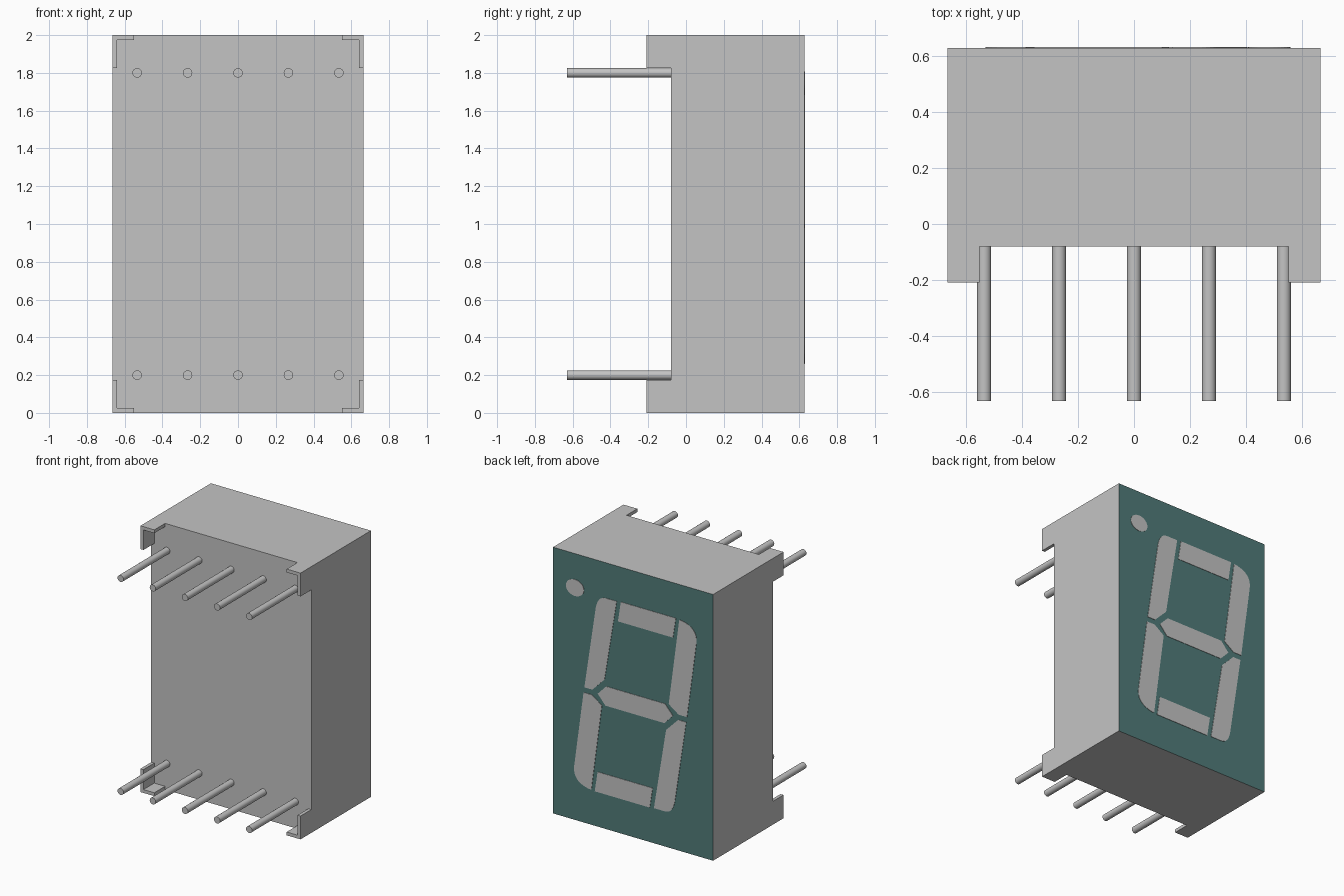
import bpy
import bmesh
import math

cube = bpy.data.objects.get("Cube")
if cube:
    bpy.data.objects.remove(cube, do_unlink=True)


def material(name, rgb):
    m = bpy.data.materials.new(name)
    m.use_nodes = True
    m.diffuse_color = (*rgb, 1)
    m.node_tree.nodes["Principled BSDF"].inputs["Base Color"].default_value = (*rgb, 1)
    return m


GREY = material("light grey", (0.55, 0.55, 0.55))
TEAL = material("dark teal", (0.083, 0.2, 0.193))

WIDTH, HEIGHT = 0.665, 2.0          # half width, full height
FLOOR, FACE = -0.08, 0.628          # front and back planes of the case
CX = -0.02                          # middle of the digit


def prism(name, outline, y0, y1, mats=(GREY,)):
    """Extrude an outline in x and z from y0 to y1."""
    bm = bmesh.new()
    base = bm.faces.new([bm.verts.new((x, y0, z)) for x, z in outline])
    ext = bmesh.ops.extrude_face_region(bm, geom=[base])
    verts = [g for g in ext["geom"] if isinstance(g, bmesh.types.BMVert)]
    bmesh.ops.translate(bm, verts=verts, vec=(0, y1 - y0, 0))
    bmesh.ops.recalc_face_normals(bm, faces=bm.faces)
    mesh = bpy.data.meshes.new(name)
    bm.to_mesh(mesh)
    bm.free()
    for m in mats:
        mesh.materials.append(m)
    obj = bpy.data.objects.new(name, mesh)
    bpy.context.collection.objects.link(obj)
    return obj


def turned(outline):
    """Half turn about the middle of the digit."""
    return [(2 * CX - x, 2 - z) for x, z in outline]


def rounded(a, corner, b, steps=8):
    """Round a corner with a quadratic curve from a to b."""
    pts = []
    for i in range(steps + 1):
        t = i / steps
        pts.append(tuple((1 - t) ** 2 * a[k] + 2 * t * (1 - t) * corner[k] + t * t * b[k]
                         for k in (0, 1)))
    return pts


# Case: grey box with a teal display face
case = prism("case", [(-WIDTH, 0), (WIDTH, 0), (WIDTH, HEIGHT), (-WIDTH, HEIGHT)],
             FLOOR, FACE, (GREY, TEAL))
for f in case.data.polygons:
    f.material_index = 1 if f.normal.y > 0.9 else 0

# Angled feet on the four corners
T, LX, LZ = 0.025, 0.115, 0.175
foot = [(0, 0), (LX, 0), (LX, T), (T, T), (T, LZ), (0, LZ)]
for sx, side in ((1, "left"), (-1, "right")):
    for top, level in ((False, "lower"), (True, "upper")):
        pts = [(sx * (WIDTH - x), HEIGHT - z if top else z) for x, z in foot]
        prism(f"{level}_{side}_foot", pts, -0.208, FLOOR)

# Two rows of round pins
PIN_END = -0.631
for z, row in ((0.2, "lower"), (1.8, "upper")):
    for i in range(5):
        depth = FLOOR + 0.01 - PIN_END
        bpy.ops.mesh.primitive_cylinder_add(
            vertices=24, radius=0.025, depth=depth,
            location=((i - 2) * 0.267, PIN_END + depth / 2, z),
            rotation=(math.pi / 2, 0, 0))
        pin = bpy.context.object
        pin.name = f"{row}_pin_{i + 1}"
        pin.data.materials.append(GREY)
        bpy.ops.object.shade_smooth_by_angle()

# Slanted digit segments, half of them half-turned copies
upper_side = [(0.403, 1.018), (0.337, 1.018), (0.236, 1.12), (0.135, 1.735)]
upper_side += rounded((0.225, 1.735), (0.297, 1.735), (0.312, 1.62))
lower_side = [(0.410, 0.978), (0.340, 0.978), (0.258, 0.92), (0.345, 0.265)]
lower_side += rounded((0.365, 0.265), (0.505, 0.29), (0.487, 0.41))
bar = [(0.10, 1.74), (-0.357, 1.74), (-0.333, 1.588), (0.124, 1.588)]
middle = [(0.292, 1.0), (0.222, 1.073), (-0.268, 1.073)]
dot = [(0.482 + 0.075 * math.cos(a), 1.745 + 0.062 * math.sin(a))
       for a in (math.tau * i / 32 for i in range(32))]

segments = {
    "upper_left_segment": upper_side,
    "lower_right_segment": turned(upper_side),
    "lower_left_segment": lower_side,
    "upper_right_segment": turned(lower_side),
    "top_segment": bar,
    "bottom_segment": turned(bar),
    "middle_segment": middle + turned(middle),
    "decimal_point": dot,
}
for name, outline in segments.items():
    prism(name, outline, FACE - 0.002, FACE + 0.003)
